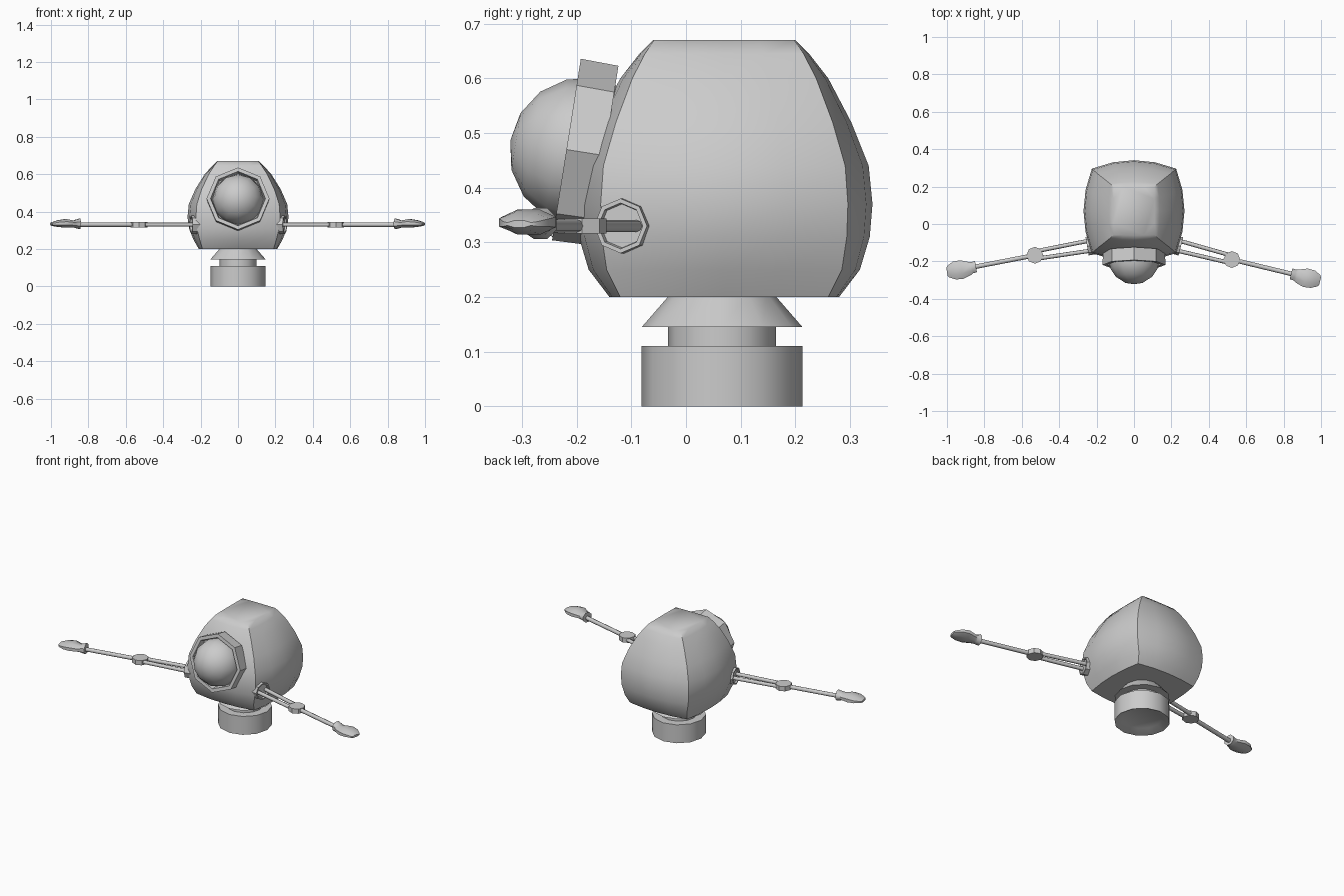
import bpy, bmesh, math
from mathutils import Vector

if "Cube" in bpy.data.objects:
    bpy.data.objects.remove(bpy.data.objects["Cube"])

grey = bpy.data.materials.new("light_grey")
grey.diffuse_color = (0.6, 0.6, 0.6, 1)
grey.use_nodes = True
grey.node_tree.nodes["Principled BSDF"].inputs["Base Color"].default_value = grey.diffuse_color


def finish(name, bm, angle=40):
    bmesh.ops.remove_doubles(bm, verts=bm.verts, dist=1e-5)
    bmesh.ops.recalc_face_normals(bm, faces=bm.faces)
    me = bpy.data.meshes.new(name)
    bm.to_mesh(me)
    bm.free()
    me.materials.append(grey)
    ob = bpy.data.objects.new(name, me)
    bpy.context.collection.objects.link(ob)
    bpy.ops.object.select_all(action='DESELECT')
    ob.select_set(True)
    bpy.context.view_layer.objects.active = ob
    bpy.ops.object.shade_smooth_by_angle(angle=math.radians(angle))
    return ob


def loft(name, rings, angle=40):
    """Skin a list of closed rings and cap both ends."""
    bm = bmesh.new()
    loops = [[bm.verts.new(p) for p in r] for r in rings]
    n = len(loops[0])
    for a, b in zip(loops, loops[1:]):
        for i in range(n):
            j = (i + 1) % n
            bm.faces.new((a[i], a[j], b[j], b[i]))
    bm.faces.new(loops[0][::-1])
    bm.faces.new(loops[-1])
    return finish(name, bm, angle)


def lathe(name, profile, sides, loc, axis=(0, 0, 1), angle=40):
    """Revolve (radius, height) points about an axis through loc."""
    axis, loc = Vector(axis), Vector(loc)
    q = axis.to_track_quat('Z', 'Y')
    rings = []
    for r, h in profile:
        rings.append([loc + q @ Vector((r * math.cos(t), r * math.sin(t), h))
                      for t in (2 * math.pi * i / sides for i in range(sides))])
    return loft(name, rings, angle)


def rod(name, a, b, r=0.012, sides=8):
    a, b = Vector(a), Vector(b)
    return lathe(name, [(r, 0), (r, (b - a).length)], sides, a, b - a, 50)


# Body: bulged square sections (z, half x, half y, bulge)
CY = 0.07
levels = [(0.20, 0.21, 0.21, 0.02), (0.25, 0.238, 0.248, 0.033), (0.31, 0.262, 0.266, 0.042),
          (0.37, 0.27, 0.271, 0.045), (0.44, 0.263, 0.264, 0.043), (0.52, 0.228, 0.232, 0.034),
          (0.60, 0.178, 0.19, 0.022), (0.645, 0.137, 0.155, 0.01), (0.67, 0.11, 0.13, 0.002)]


def body_ring(z, hx, hy, b):
    pts = []
    cx, cy = hx - b, hy - b
    for k in range(4):
        for s in range(4):
            t = -1 + s / 2
            out = b * (1 - t * t)
            if k == 0:
                p = (cx + out, t * cy)
            elif k == 1:
                p = (-t * cx, cy + out)
            elif k == 2:
                p = (-cx - out, -t * cy)
            else:
                p = (t * cx, -cy - out)
            pts.append((p[0], p[1] + CY, z))
    return pts


loft("body", [body_ring(*lv) for lv in levels], 50)

# Pedestal: recessed base, post and flared collar
NY = 0.066
lathe("base", [(0.105, 0.022), (0.145, 0.0), (0.147, 0.0), (0.147, 0.11)], 12, (0, NY, 0))
lathe("post", [(0.099, 0.10), (0.099, 0.15)], 12, (0, NY, 0))
lathe("collar", [(0.147, 0.145), (0.095, 0.205)], 12, (0, NY, 0))

# Eye: tilted eight-sided socket with a ball inside
tilt = math.radians(9)
eye_axis = Vector((0, -math.cos(tilt), math.sin(tilt)))
eye_mid = Vector((0, -0.189, 0.465))
lathe("eye_socket", [(0.166, -0.04), (0.168, 0.03), (0.147, 0.03), (0.14, 0.0)], 8,
      eye_mid, eye_axis, 30)
R = 0.137
ball = [(max(R * math.sin(a), 1e-6), -R * math.cos(a))
        for a in (math.pi * i / 8 for i in range(9))]
lathe("eye_ball", ball, 12, eye_mid - eye_axis * 0.003, eye_axis, 60)


# Arms: shoulder ring, twin rods, elbow disc, forearm and mitten hand
def arm(side, sx, elbow, wrist, tip):
    z = 0.33
    shoulder = Vector((sx * 0.236, -0.116, z))
    elbow, wrist, tip = (Vector((*p, z)) for p in (elbow, wrist, tip))
    along = (tip - wrist).normalized()
    across = Vector((-along.y, along.x, 0)) * sx
    upper = (elbow - shoulder).normalized()
    up_across = Vector((-upper.y, upper.x, 0)) * sx
    lathe(side + "_shoulder", [(0.05, -0.03), (0.05, 0.015), (0.042, 0.015), (0.04, 0.004)], 8,
          shoulder, upper, 30)
    for tag, off in (("back", 1), ("front", -1)):
        rod(f"{side}_upper_rod_{tag}", shoulder + up_across * 0.027 * off,
            elbow + up_across * 0.02 * off, 0.011)
    lathe(side + "_elbow", [(0.045, -0.014), (0.045, 0.014)], 8, elbow)
    rod(side + "_forearm", elbow, wrist + along * 0.01, 0.012)
    # distance, sideways shift, half width, low z, high z
    length = (tip - wrist).length
    secs = [(0.0, 0.0, 0.030, 0.306, 0.363), (0.14, -0.002, 0.030, 0.311, 0.357),
            (0.22, -0.004, 0.036, 0.316, 0.352), (0.5, -0.002, 0.051, 0.314, 0.36),
            (0.75, 0.0, 0.048, 0.318, 0.354), (0.95, 0.0, 0.032, 0.323, 0.344),
            (1.0, 0.0, 0.022, 0.327, 0.34)]
    rings = []
    for d, s, w, lo, hi in secs:
        m, h = (lo + hi) / 2, (hi - lo) / 2
        ring = []
        for i in range(8):
            t = math.pi / 4 * (i + 0.5)
            p = wrist + along * d * length + across * (s + 1.08 * w * math.cos(t))
            ring.append((p.x, p.y, m + 1.08 * h * math.sin(t)))
        rings.append(ring)
    loft(side + "_hand", rings, 50)


arm("left", -1, (-0.53, -0.167), (-0.845, -0.228), (-1.0, -0.256))
arm("right", 1, (0.523, -0.19), (0.84, -0.266), (0.995, -0.305))
